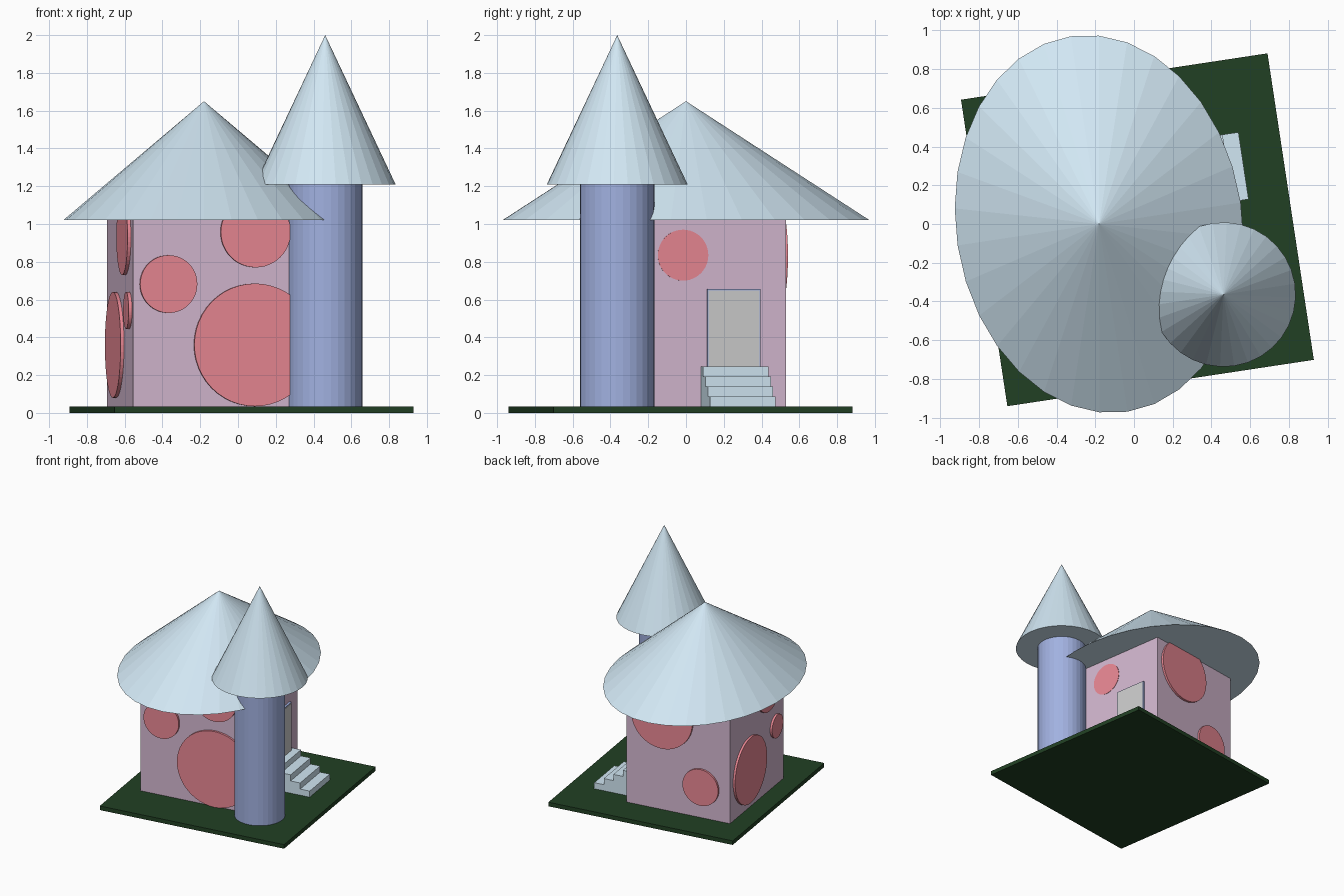
import bpy, bmesh, math
from mathutils import Matrix, Vector

if "Cube" in bpy.data.objects:
    bpy.data.objects.remove(bpy.data.objects["Cube"])

# Everything sits in a house frame turned slightly about z
FRAME = Matrix.Translation((-0.18, 0.0, 0)) @ Matrix.Rotation(math.radians(8.6), 4, 'Z')
W, D = 0.90, 0.935          # house width and depth
FLOOR, EAVES = 0.035, 1.02


def material(name, r, g, b):
    m = bpy.data.materials.new(name)
    m.diffuse_color = [(c / 255) ** 2.2 for c in (r, g, b)] + [1]
    m.use_nodes = True
    m.node_tree.nodes["Principled BSDF"].inputs["Base Color"].default_value = m.diffuse_color
    return m


GREEN = material("grass", 38, 66, 40)
PINK = material("wall_pink", 210, 182, 206)
RED = material("spot_red", 232, 134, 146)
BLUE = material("tower_blue", 160, 176, 224)
PALE = material("roof_pale_blue", 208, 230, 243)


def add_object(name, bm, mat=None):
    bmesh.ops.recalc_face_normals(bm, faces=bm.faces)
    bm.transform(FRAME)
    mesh = bpy.data.meshes.new(name)
    bm.to_mesh(mesh)
    bm.free()
    ob = bpy.data.objects.new(name, mesh)
    bpy.context.collection.objects.link(ob)
    if mat:
        mesh.materials.append(mat)
    return ob


def box(name, lo, hi, mat=None):
    lo, hi = Vector(lo), Vector(hi)
    bm = bmesh.new()
    bmesh.ops.create_cube(bm, size=1, matrix=Matrix.Translation((lo + hi) / 2)
                          @ Matrix.Diagonal((*(hi - lo), 1)))
    return add_object(name, bm, mat)


def cone(name, x, y, z0, z1, r0, r1, mat, stretch=1.0, seg=32):
    bm = bmesh.new()
    bmesh.ops.create_cone(bm, cap_ends=True, segments=seg, radius1=r0, radius2=r1, depth=z1 - z0,
                          matrix=Matrix.Translation((x, y, (z0 + z1) / 2))
                          @ Matrix.Diagonal((1, stretch, 1, 1)))
    bmesh.ops.remove_doubles(bm, verts=bm.verts, dist=1e-5)
    return add_object(name, bm, mat)


def spot(name, centre, normal, r, out=0.018):
    # Flat disc half sunk into the wall
    bm = bmesh.new()
    turn = Vector(normal).to_track_quat('Z', 'Y').to_matrix().to_4x4()
    bmesh.ops.create_cone(bm, cap_ends=True, segments=48, radius1=r, radius2=r, depth=2 * out,
                          matrix=Matrix.Translation(centre) @ turn)
    return add_object(name, bm, RED)


# Ground slab
gx, gy = 0.191, -0.059
box("ground", (gx - 0.8, gy - 0.8, 0), (gx + 0.8, gy + 0.8, FLOOR), GREEN)

# House walls and oval roof
box("walls", (-W / 2, -D / 2, FLOOR), (W / 2, D / 2, EAVES), PINK)
cone("main_roof", 0, 0, EAVES, 1.65, 0.739, 0, PALE, stretch=0.98 / 0.739)

# Corner tower with pointed roof
tx, ty = 0.580, -0.456
cone("tower", tx, ty, FLOOR, 1.21, 0.197, 0.197, BLUE)
cone("tower_roof", tx, ty, 1.21, 2.0, 0.373, 0, PALE)

# Round spots: position along wall, height, radius
for i, (u, z, r) in enumerate([(-0.262, 0.682, 0.153), (0.204, 0.957, 0.187), (0.20, 0.36, 0.325)]):
    spot(f"front_spot_{i}", (u, -D / 2, z), (0, -1, 0), r)
for i, (v, z, r) in enumerate([(0.135, 0.36, 0.28), (-0.19, 0.93, 0.20), (-0.33, 0.543, 0.098)]):
    spot(f"left_spot_{i}", (-W / 2, v, z), (-1, 0, 0), r)
for i, (u, z, r) in enumerate([(-0.20, 0.30, 0.155), (0.135, 0.83, 0.265)]):
    spot(f"back_spot_{i}", (u, D / 2, z), (0, 1, 0), r)
spot("right_spot", (W / 2, -0.084, 0.835), (1, 0, 0), 0.135, out=0.003)

# Door and its thin frame on the right wall
dv = 0.186
box("door_frame", (W / 2 - 0.02, dv - 0.142, FLOOR), (W / 2 + 0.018, dv + 0.142, 0.655), BLUE)
box("door", (W / 2 - 0.01, dv - 0.136, FLOOR), (W / 2 + 0.021, dv + 0.136, 0.648))

# Stairs: stepped side profile extruded across
steps, tread, rise = 4, 0.083, 0.0525
profile = [(W / 2, FLOOR)]
for i in range(steps):
    z = FLOOR + (steps - i) * rise
    profile += [(W / 2 + i * tread, z), (W / 2 + (i + 1) * tread, z)]
profile.append((W / 2 + steps * tread, FLOOR))
bm = bmesh.new()
face = bm.faces.new([bm.verts.new((x, dv - 0.175, z)) for x, z in profile])
ext = bmesh.ops.extrude_face_region(bm, geom=[face], use_keep_orig=True)
bmesh.ops.translate(bm, vec=(0, 0.35, 0),
                    verts=[g for g in ext["geom"] if isinstance(g, bmesh.types.BMVert)])
add_object("stairs", bm, PALE)
